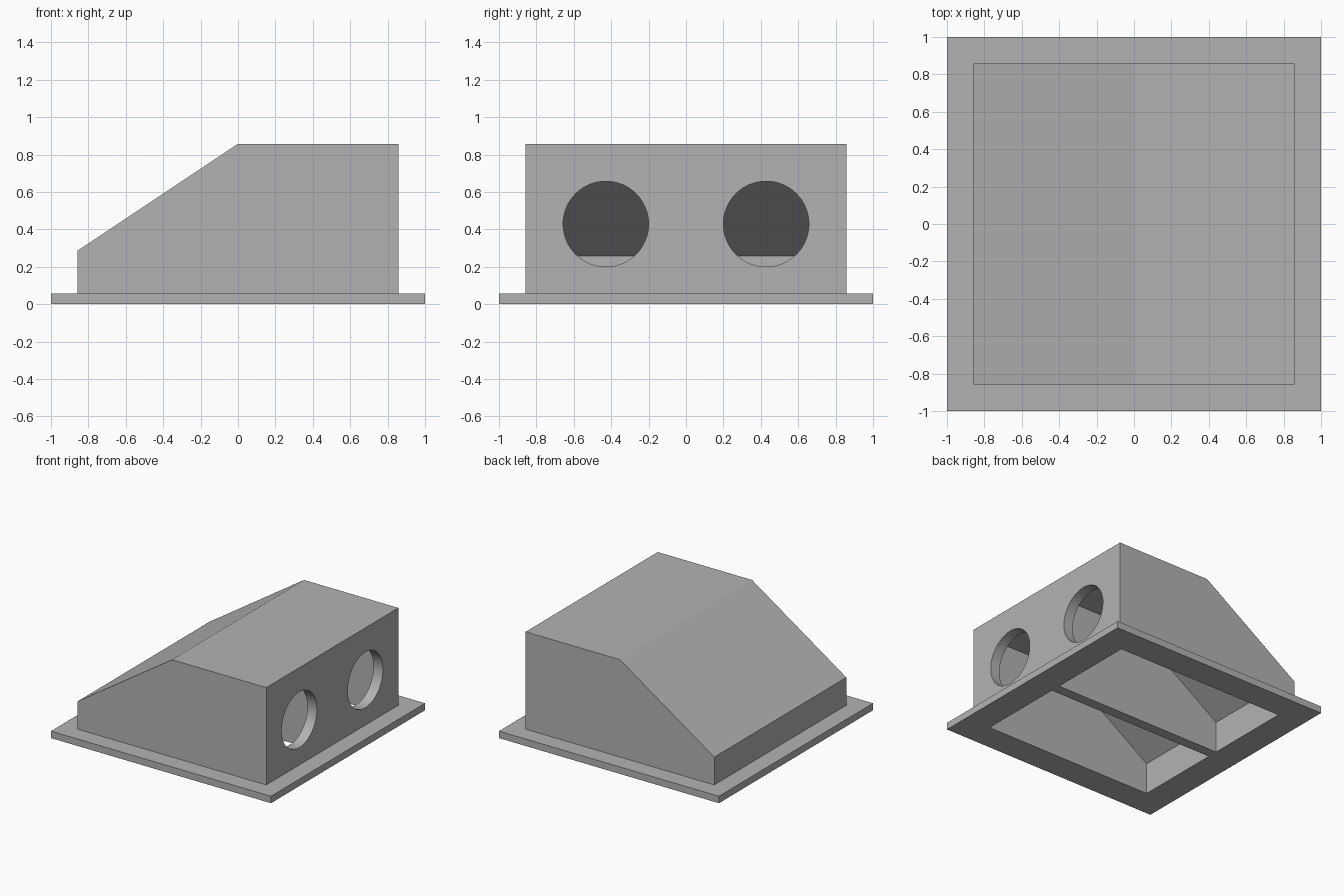
import bpy, bmesh, math
from mathutils import Matrix

cube = bpy.data.objects.get("Cube")
if cube:
    bpy.data.objects.remove(cube, do_unlink=True)

U = 1 / 35           # design unit: the base is 70 units wide
WALL = 3 * U

grey = bpy.data.materials.new("plain grey")
grey.use_nodes = True
colour = (0.45, 0.45, 0.45, 1)
grey.diffuse_color = colour
grey.node_tree.nodes["Principled BSDF"].inputs["Base Color"].default_value = colour


def add_object(name, bm):
    bmesh.ops.recalc_face_normals(bm, faces=bm.faces[:])
    mesh = bpy.data.meshes.new(name)
    bm.to_mesh(mesh)
    bm.free()
    mesh.materials.append(grey)
    obj = bpy.data.objects.new(name, mesh)
    bpy.context.scene.collection.objects.link(obj)
    return obj


def prism(name, profile, y0, y1):
    """Extrude an x-z profile from y0 to y1."""
    bm = bmesh.new()
    face = bm.faces.new([bm.verts.new((x, y0, z)) for x, z in profile])
    ext = bmesh.ops.extrude_face_region(bm, geom=[face])["geom"]
    verts = [v for v in ext if isinstance(v, bmesh.types.BMVert)]
    bmesh.ops.translate(bm, verts=verts, vec=(0, y1 - y0, 0))
    return add_object(name, bm)


def wedge(half, low, high, bottom):
    """Flat roof on the +x half, slope down on the -x half."""
    return [(-half, bottom), (half, bottom), (half, high), (0, high), (-half, low)]


def cylinder_x(name, x, y, z, radius, depth):
    bm = bmesh.new()
    place = Matrix.Translation((x, y, z)) @ Matrix.Rotation(math.pi / 2, 4, "Y")
    bmesh.ops.create_cone(bm, cap_ends=True, segments=64, radius1=radius,
                          radius2=radius, depth=depth, matrix=place)
    return add_object(name, bm)


# Base flange and wedge-shaped housing
housing = prism("housing", [(-1, 0), (1, 0), (1, 2 * U), (-1, 2 * U)], -1, 1)
body = prism("housing_body", wedge(30 * U, 10 * U, 30 * U, U), -30 * U, 30 * U)
tools = [(body, "UNION")]

# Two open-bottomed chambers, each with a round entrance
for side in (-1, 1):
    inner, outer = side * WALL / 2, side * 27 * U
    chamber = prism("chamber_cutter", wedge(27 * U, 9 * U, 27 * U, -0.2),
                    min(inner, outer), max(inner, outer))
    entrance = cylinder_x("entrance_cutter", 0.8, side * 15 * U, 15 * U, 8 * U, 0.4)
    tools += [(chamber, "DIFFERENCE"), (entrance, "DIFFERENCE")]

for tool, operation in tools:
    tool.hide_render = True
    mod = housing.modifiers.new(tool.name, "BOOLEAN")
    mod.operation = operation
    mod.solver = "EXACT"
    mod.object = tool

# Bake the cuts, then drop the cutters
bpy.context.view_layer.update()
graph = bpy.context.evaluated_depsgraph_get()
result = bpy.data.meshes.new_from_object(housing.evaluated_get(graph))
housing.modifiers.clear()
housing.data = result
for tool, _ in tools:
    bpy.data.objects.remove(tool, do_unlink=True)

# Smooth the round entrances, keep the edges crisp
bpy.ops.object.select_all(action="DESELECT")
housing.select_set(True)
bpy.context.view_layer.objects.active = housing
bpy.ops.object.shade_smooth_by_angle(angle=math.radians(25))
